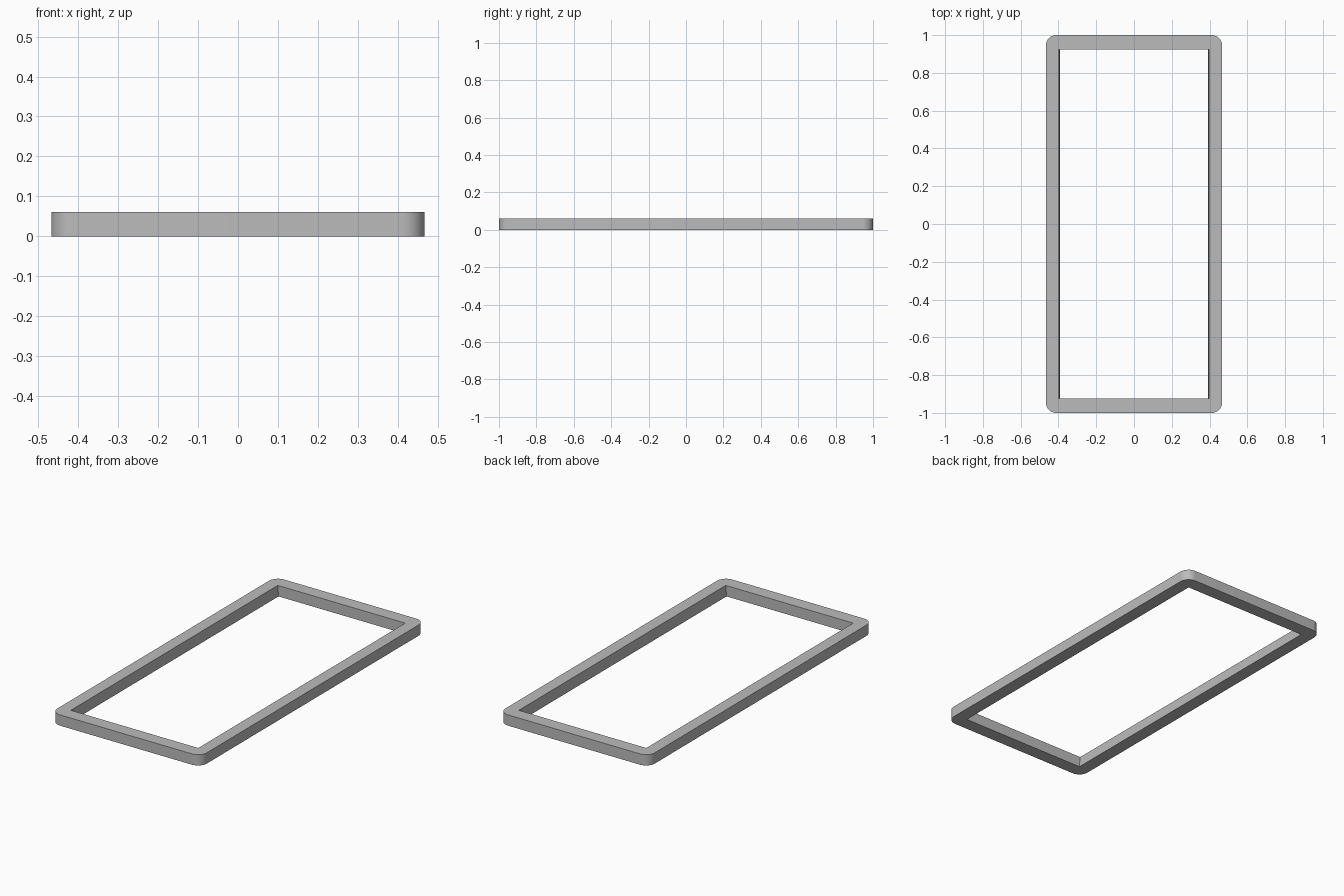
import bpy, bmesh
from math import sin, cos, pi

if "Cube" in bpy.data.objects:
    bpy.data.objects.remove(bpy.data.objects["Cube"], do_unlink=True)

HALF_X, HALF_Y, HEIGHT = 0.467, 1.0, 0.061
RADIUS, STEPS = 0.056, 12          # rounded outer corners
IN_TOP, IN_BOTTOM, IN_Y = 0.398, 0.393, 0.923   # slightly drafted opening

grey = bpy.data.materials.new("plain grey")
grey.use_nodes = True
colour = (0.5, 0.5, 0.5, 1)
grey.diffuse_color = colour
grey.node_tree.nodes["Principled BSDF"].inputs["Base Color"].default_value = colour

bm = bmesh.new()
SIGNS = [(1, 1), (-1, 1), (-1, -1), (1, -1)]


def ring(z, inner_x):
    """Four outer corner arcs and four sharp inner corners at one height."""
    arcs, corners = [], []
    for i, (sx, sy) in enumerate(SIGNS):
        cx, cy = sx * (HALF_X - RADIUS), sy * (HALF_Y - RADIUS)
        angles = [(i + k / STEPS) * pi / 2 for k in range(STEPS + 1)]
        arcs.append([bm.verts.new((cx + RADIUS * cos(a), cy + RADIUS * sin(a), z))
                     for a in angles])
        corners.append(bm.verts.new((sx * inner_x, sy * IN_Y, z)))
    return arcs, corners


low_arcs, low_in = ring(0, IN_BOTTOM)
top_arcs, top_in = ring(HEIGHT, IN_TOP)

# Top and bottom faces: corner fans and straight rails
for arcs, inner in ((low_arcs, low_in), (top_arcs, top_in)):
    for i in range(4):
        j = (i + 1) % 4
        for a, b in zip(arcs[i], arcs[i][1:]):
            bm.faces.new((inner[i], a, b))
        bm.faces.new((inner[i], arcs[i][-1], arcs[j][0], inner[j]))

# Outer and inner walls
for low, top in ((sum(low_arcs, []), sum(top_arcs, [])), (low_in, top_in)):
    for i in range(len(low)):
        j = (i + 1) % len(low)
        bm.faces.new((low[i], low[j], top[j], top[i]))

bmesh.ops.recalc_face_normals(bm, faces=bm.faces)
mesh = bpy.data.meshes.new("rectangular_frame")
bm.to_mesh(mesh)
bm.free()
mesh.materials.append(grey)
frame = bpy.data.objects.new("rectangular_frame", mesh)
bpy.context.collection.objects.link(frame)
bpy.context.view_layer.objects.active = frame
frame.select_set(True)
bpy.ops.object.shade_smooth_by_angle()
